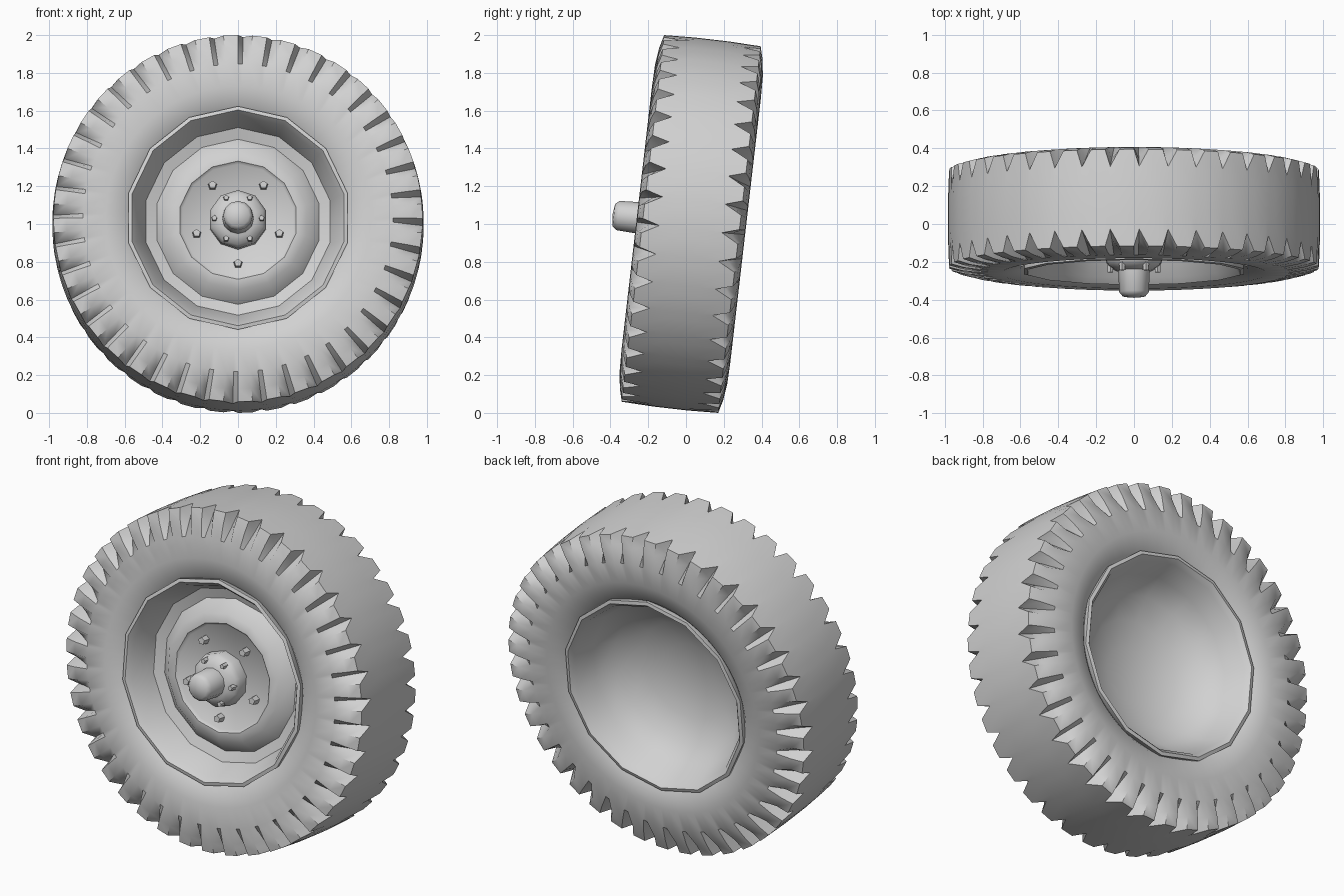
import bpy, bmesh, math
from mathutils import Matrix

cube = bpy.data.objects.get("Cube")
if cube:
    bpy.data.objects.remove(cube, do_unlink=True)

# One plain grey for the whole wheel
GREY = (0.64, 0.64, 0.64, 1)
grey = bpy.data.materials.new("light_grey")
grey.use_nodes = True
grey.diffuse_color = GREY
grey.node_tree.nodes["Principled BSDF"].inputs["Base Color"].default_value = GREY

# The wheel leans back slightly; local -y is the outward axle direction
LEAN = Matrix.Translation((0, 0.0275, 1)) @ Matrix.Rotation(math.radians(-6.6), 4, "X")


def finish(name, bm, angle=40):
    bmesh.ops.remove_doubles(bm, verts=bm.verts, dist=0.0005)
    bmesh.ops.recalc_face_normals(bm, faces=bm.faces)
    bm.transform(LEAN)
    mesh = bpy.data.meshes.new(name)
    bm.to_mesh(mesh)
    bm.free()
    mesh.materials.append(grey)
    ob = bpy.data.objects.new(name, mesh)
    bpy.context.collection.objects.link(ob)
    bpy.ops.object.select_all(action="DESELECT")
    ob.select_set(True)
    bpy.context.view_layer.objects.active = ob
    bpy.ops.object.shade_smooth_by_angle(angle=math.radians(angle))
    return ob


def revolve(name, sections, loop=False, angle=40):
    """Skin (angle, [(radius, outward)]) sections around the axle."""
    bm = bmesh.new()
    rings = [[bm.verts.new((r * math.cos(a), -s, r * math.sin(a))) for r, s in pts]
             for a, pts in sections]
    n = len(rings[0])
    for i, ring in enumerate(rings):
        nxt = rings[(i + 1) % len(rings)]
        for j in range(n if loop else n - 1):
            k = (j + 1) % n
            if sections[i][1][j][0] == 0:
                bm.faces.new((ring[j], ring[k], nxt[k]))
            elif sections[i][1][k][0] == 0:
                bm.faces.new((ring[j], ring[k], nxt[j]))
            else:
                bm.faces.new((ring[j], ring[k], nxt[k], nxt[j]))
    return finish(name, bm, angle)


def lathe(name, profile, sides, angle=40):
    step = math.tau / sides
    return revolve(name, [(i * step - math.pi / 2, profile) for i in range(sides)],
                   angle=angle)


# Tyre: rounded sidewalls with wedge notches cut in both shoulders
def tyre_section(cut):
    half = [(0.55, 0.22), (0.60, 0.265), (0.70, 0.29), (0.82, 0.287),
            (0.91, 0.275 - 0.06 * cut), (0.977, 0.257 - 0.09 * cut), (0.983, 0.09)]
    return half + [(r, -s) for r, s in reversed(half)]


TEETH = 40
revolve("tyre", [((i + f) * math.tau / TEETH, tyre_section(cut))
                 for i in range(TEETH)
                 for f, cut in ((0, 0), (0.5, 0), (0.82, 1))], loop=True)

# Rim: dished front with a raised ring, lips on both edges, hollow bowl behind
rim_profile = [
    (0, 0.17), (0.30, 0.16), (0.315, 0.175), (0.37, 0.17), (0.44, 0.10),
    (0.50, 0.12), (0.55, 0.25), (0.575, 0.285), (0.595, 0.28), (0.59, 0.24),
    (0.56, 0.20), (0.56, -0.20), (0.59, -0.24), (0.595, -0.275), (0.575, -0.28),
    (0.55, -0.25), (0.51, -0.13), (0.43, -0.03), (0.30, 0.04), (0.15, 0.08), (0, 0.09)]
lathe("rim", rim_profile, 14, angle=50)

# Hub: domed flange with a protruding axle cap
lathe("hub_flange", [(0, 0.15), (0.155, 0.15), (0.155, 0.225), (0.14, 0.25),
                     (0.10, 0.275), (0, 0.285)], 10, angle=45)
lathe("axle_cap", [(0, 0.25), (0.085, 0.25), (0.078, 0.39), (0.06, 0.412), (0, 0.42)],
      12, angle=45)


# Nuts: rings of small tapered blocks
def nuts(name, count, radius, outward, size, start):
    bm = bmesh.new()
    for i in range(count):
        a = start + i * math.tau / count
        place = Matrix.Translation((radius * math.cos(a), -outward, radius * math.sin(a)))
        bmesh.ops.create_cone(bm, cap_ends=True, segments=5, radius1=size,
                              radius2=size * 0.8, depth=0.05,
                              matrix=place @ Matrix.Rotation(math.pi / 2, 4, "X"))
    finish(name, bm, 30)


nuts("wheel_nuts", 5, 0.23, 0.18, 0.026, -math.pi / 2)
nuts("hub_nuts", 6, 0.125, 0.26, 0.018, 0)
